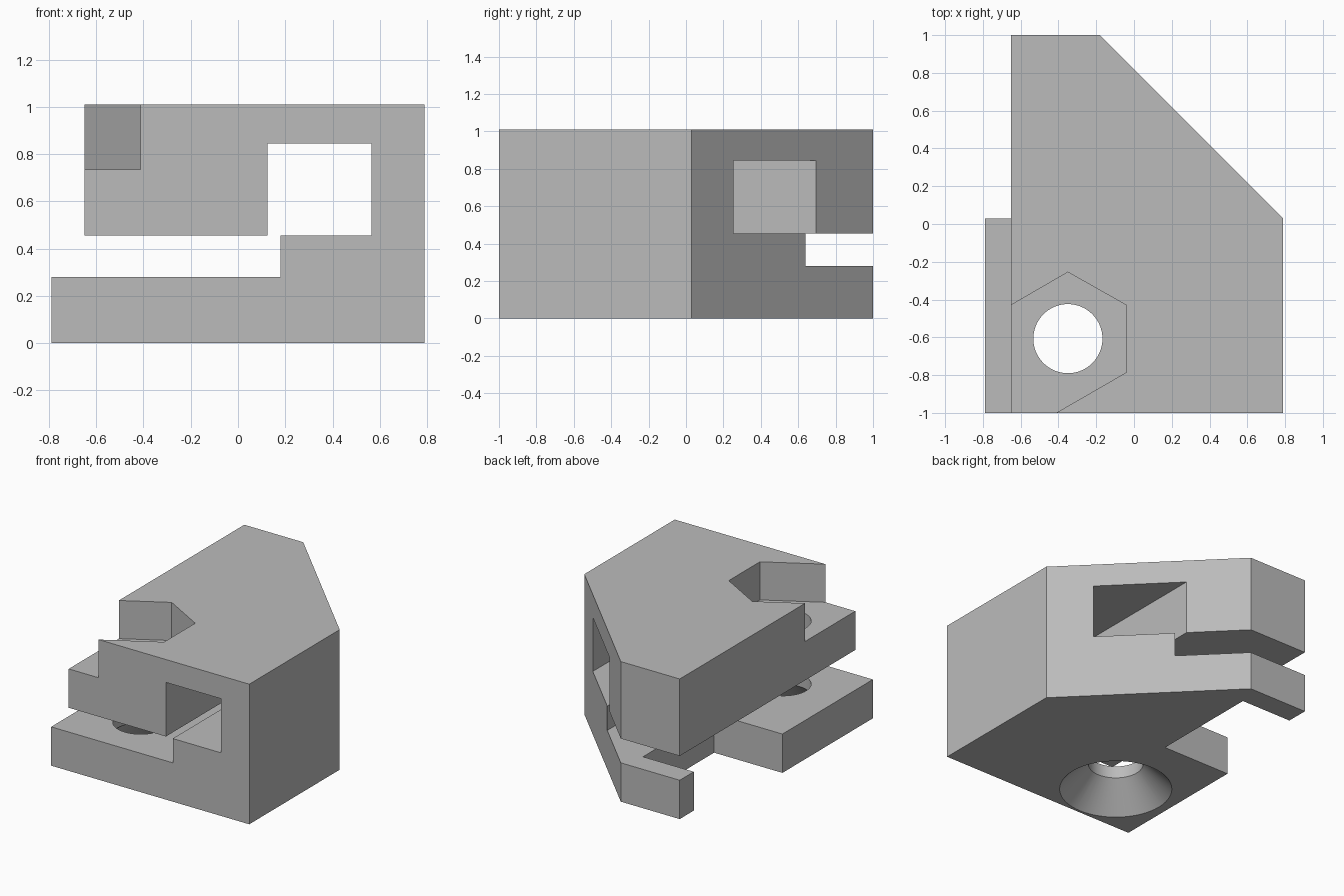
import bpy
import bmesh
import math
from mathutils import Vector, Matrix

cube = bpy.data.objects.get("Cube")
if cube:
    bpy.data.objects.remove(cube, do_unlink=True)

grey = bpy.data.materials.new("plain grey")
grey.use_nodes = True
colour = (0.5, 0.5, 0.5, 1)
grey.diffuse_color = colour
grey.node_tree.nodes["Principled BSDF"].inputs["Base Color"].default_value = colour


def finish(name, bm):
    bmesh.ops.recalc_face_normals(bm, faces=bm.faces)
    mesh = bpy.data.meshes.new(name)
    bm.to_mesh(mesh)
    bm.free()
    mesh.materials.append(grey)
    obj = bpy.data.objects.new(name, mesh)
    bpy.context.collection.objects.link(obj)
    return obj


def prism(name, profile, low, high, axis="z"):
    """Extrude a closed outline along z (outline in x, y) or y (outline in x, z)."""
    bm = bmesh.new()
    place = (lambda a, b: (a, b, low)) if axis == "z" else (lambda a, b: (a, low, b))
    step = Vector((0, 0, high - low)) if axis == "z" else Vector((0, high - low, 0))
    face = bm.faces.new([bm.verts.new(place(a, b)) for a, b in profile])
    result = bmesh.ops.extrude_face_region(bm, geom=[face])
    moved = [v for v in result["geom"] if isinstance(v, bmesh.types.BMVert)]
    bmesh.ops.translate(bm, verts=moved, vec=step)
    return finish(name, bm)


def lathe(name, profile, centre, steps=64):
    """Turn a (radius, z) profile, closed on the axis, about a vertical line."""
    bm = bmesh.new()
    verts = [bm.verts.new((r, 0, z)) for r, z in profile]
    edges = [bm.edges.new(pair) for pair in zip(verts, verts[1:])]
    bmesh.ops.spin(bm, geom=verts + edges, cent=(0, 0, 0), axis=(0, 0, 1),
                   angle=math.tau, steps=steps)
    bmesh.ops.remove_doubles(bm, verts=bm.verts, dist=0.0001)
    bmesh.ops.transform(bm, matrix=Matrix.Translation((*centre, 0)), verts=bm.verts)
    return finish(name, bm)


# Block with one chamfered corner and a narrower rear
block = prism("clamp_block", [(-0.79, -1), (0.79, -1), (0.79, 0.03), (-0.18, 1),
                              (-0.65, 1), (-0.65, 0.4), (-0.79, 0.4)], 0, 1.01)

# Side slot joined to the square window, and the step above the lower ledge
slot = prism("slot_cutter", [(-2, 0.28), (0.18, 0.28), (0.18, 0.455), (0.565, 0.455),
                             (0.565, 0.845), (0.125, 0.845), (0.125, 0.455),
                             (-0.65, 0.455), (-0.65, 2), (-2, 2)], -2, 2, "y")

# Notch in the lower plate
notch = prism("notch_cutter", [(-2, 0.03), (-0.245, 0.03), (-0.245, 0.84), (-2, 0.84)],
              -1, 0.37)

# Hexagonal nut pocket, open towards the front left corner
pocket = prism("nut_pocket_cutter", [(-1.04, -0.655), (-0.35, -0.255), (-0.04, -0.43),
                                     (-0.04, -0.785), (-0.75, -1.195), (-1.04, -1.195)],
               0.735, 2)

# Bolt hole with a countersink underneath
bolt = lathe("bolt_hole_cutter", [(0, -0.1), (0.475, -0.1), (0.183, 0.192),
                                  (0.183, 2), (0, 2)], (-0.35, -0.607))

bpy.ops.object.select_all(action="DESELECT")
block.select_set(True)
bpy.context.view_layer.objects.active = block
for cutter in (slot, notch, pocket, bolt):
    cut = block.modifiers.new(cutter.name, "BOOLEAN")
    cut.operation = "DIFFERENCE"
    cut.solver = "EXACT"
    cut.object = cutter
    bpy.ops.object.modifier_apply(modifier=cut.name)
    bpy.data.objects.remove(cutter, do_unlink=True)

bpy.ops.object.shade_smooth_by_angle(angle=math.radians(30))
